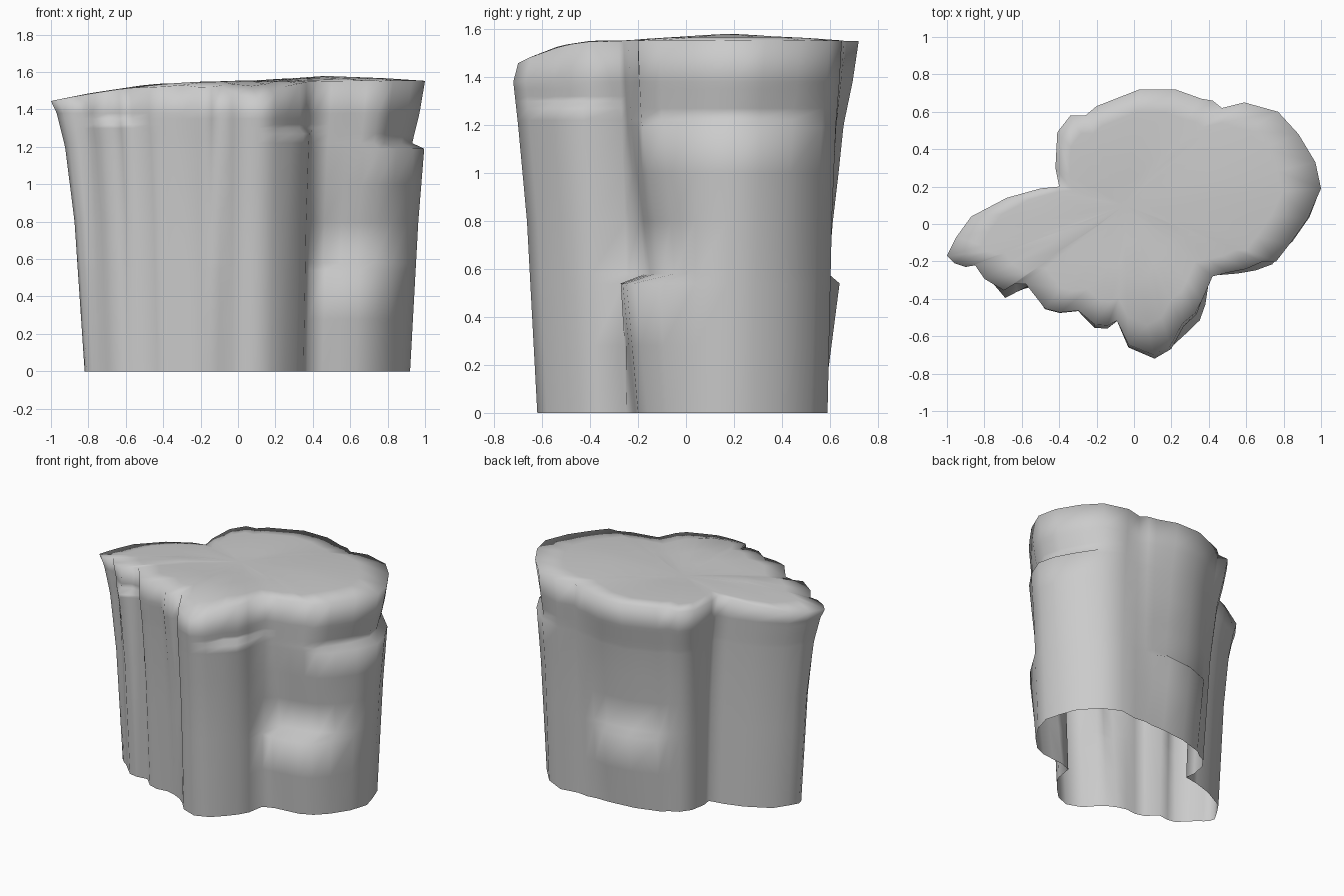
import bpy
import bmesh
from mathutils import Vector

if "Cube" in bpy.data.objects:
    bpy.data.objects.remove(bpy.data.objects["Cube"])

# Rim outline of the rock, counter-clockwise from the left tip
RIM = [Vector(p) for p in (
    (-1, -.17), (-.96, -.21), (-.9, -.23), (-.85, -.22), (-.8, -.3), (-.7, -.41),
    (-.64, -.37), (-.58, -.33), (-.48, -.46), (-.4, -.48), (-.3, -.47), (-.21, -.56),
    (-.14, -.56), (-.09, -.52), (-.03, -.66), (.11, -.72), (.2, -.67), (.29, -.59),
    (.36, -.53), (.39, -.45), (.42, -.28), (.5, -.26), (.6, -.24), (.69, -.2), (.76, -.2),
    (.83, -.11), (.93, .03), (1, .19), (.97, .33), (.88, .48), (.77, .6), (.59, .65),
    (.47, .62), (.42, .66), (.36, .67), (.22, .72), (.03, .72), (-.2, .63), (-.26, .58),
    (-.34, .58), (-.41, .49), (-.42, .3), (-.4, .2), (-.5, .19), (-.68, .14),
    (-.87, .04), (-.95, -.07))]

# Foot outline, point for point below the rim
FOOT = [Vector(p) for p in (
    (-.82, -.13), (-.81, -.17), (-.78, -.2), (-.75, -.22), (-.7, -.27), (-.64, -.33),
    (-.58, -.34), (-.5, -.33), (-.43, -.4), (-.36, -.42), (-.28, -.41), (-.21, -.43),
    (-.15, -.46), (-.1, -.5), (-.03, -.58), (.08, -.62), (.18, -.58), (.25, -.51),
    (.31, -.44), (.35, -.37), (.37, -.25), (.45, -.22), (.54, -.21), (.63, -.2), (.72, -.16),
    (.8, -.08), (.88, .04), (.92, .17), (.89, .28), (.85, .39), (.74, .52), (.6, .59),
    (.47, .57), (.39, .58), (.32, .57), (.22, .57), (.03, .55), (-.14, .5), (-.19, .46),
    (-.25, .43), (-.3, .36), (-.32, .25), (-.31, .18), (-.42, .16), (-.55, .12),
    (-.72, .03), (-.78, -.06))]
COUNT = len(RIM)
CENTRE = Vector((-.05, .1))

# Ledges: centre, reach, direction, top height, push below, push above, fade height
LEDGES = [
    (Vector((.9, .17)), .48, Vector((1, .1)), 1.2, .03, -.04, .3),
    (Vector((.33, -.55)), .18, Vector((.5, -.85)), 1.28, 0, -.05, 9),
    (Vector((-.7, -.4)), .15, Vector((0, -1)), 1.33, 0, -.05, 9),
    (Vector((.66, -.22)), .26, Vector((.1, -1)), .56, .05, -.07, .6),
    (Vector((.03, .72)), .34, Vector((0, 1)), .54, .04, -.01, .35),
]

# Share of the rim outline by height: general and for the front lobes
FLARE = [(0, 0, 0), (.8, .3, .43), (1.2, .58, .8), (1.38, .83, 1), (1.5, 1, .8)]


def clamp(v):
    return max(0.0, min(1.0, v))


def flare(z, front):
    for (za, ga, fa), (zb, gb, fb) in zip(FLARE, FLARE[1:]):
        if z <= zb:
            t = (z - za) / (zb - za)
            return (ga + (gb - ga) * t) * (1 - front) + (fa + (fb - fa) * t) * front


def wall_point(i, z):
    p = RIM[i]
    q = FOOT[i].lerp(p, flare(z, clamp((-p.y - .3) / .3)))
    for centre, reach, direction, top, below, above, fade in LEDGES:
        strength = clamp(2.5 * (1 - (p - centre).length / reach))
        if z <= top:
            push = below * z / top
        else:
            push = above * clamp(1 - (z - top) / fade)
        q = q + direction * strength * push
    return q


def bump(p, x, y, reach):
    return clamp(1 - (p - Vector((x, y))).length / reach)


def top_height(p):
    left = .105 * max(0, -p.x) ** 2
    front = .75 * max(0, -p.y - .35) ** 2
    return 1.55 - left - front + .028 * bump(p, .55, .2, .5) - .025 * bump(p, -.05, .05, .4)


bm = bmesh.new()
rings = []

# Walls with their ledges
for z in (0, .28, .54, .58, .8, 1, 1.19, 1.22, 1.27, 1.3, 1.32, 1.35, 1.38):
    ring = []
    for i in range(COUNT):
        q = wall_point(i, z)
        ring.append(bm.verts.new((q.x, q.y, z)))
    rings.append(ring)

# Rim and gently rolling top
for shrink in (1, .8, .5, .25):
    ring = []
    for i in range(COUNT):
        q = CENTRE + (wall_point(i, 1.5) - CENTRE) * shrink
        ring.append(bm.verts.new((q.x, q.y, top_height(q) + .012 * (1 - shrink))))
    rings.append(ring)

for lower, upper in zip(rings, rings[1:]):
    for i in range(COUNT):
        j = (i + 1) % COUNT
        bm.faces.new((lower[i], lower[j], upper[j], upper[i]))
peak = bm.verts.new((CENTRE.x, CENTRE.y, top_height(CENTRE) + .012))
for i in range(COUNT):
    bm.faces.new((rings[-1][i], rings[-1][(i + 1) % COUNT], peak))

for face in bm.faces:
    face.smooth = True
mesh = bpy.data.meshes.new("rock_cliff")
bm.to_mesh(mesh)
bm.free()

# Plain stone colour
stone = bpy.data.materials.new("stone_grey")
stone.use_nodes = True
colour = (.6, .6, .6, 1)
stone.diffuse_color = colour
stone.node_tree.nodes["Principled BSDF"].inputs["Base Color"].default_value = colour
mesh.materials.append(stone)

rock = bpy.data.objects.new("rock_cliff", mesh)
bpy.context.collection.objects.link(rock)
